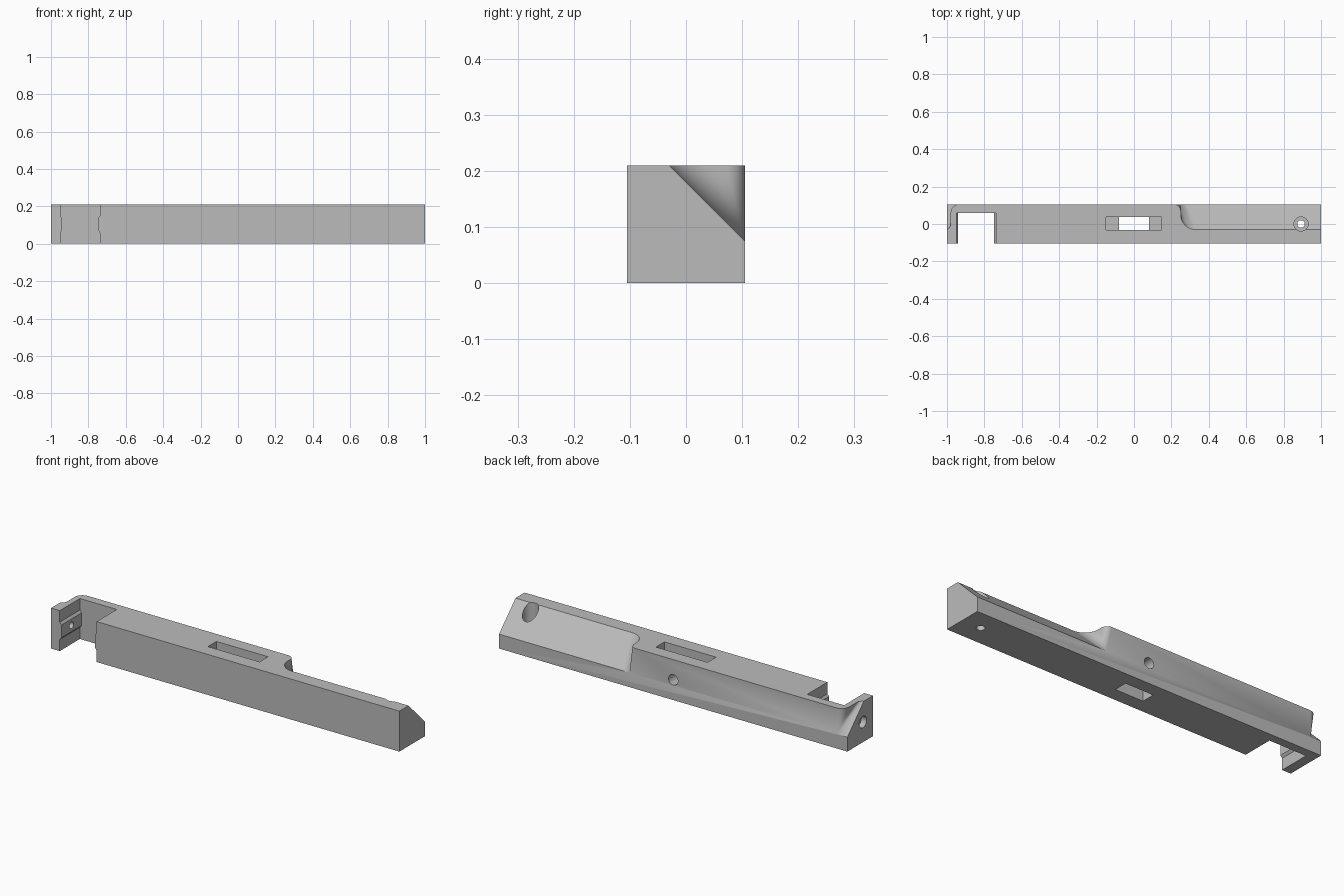
import bpy, bmesh, math
from mathutils import Vector

cube = bpy.data.objects.get("Cube")
if cube:
    bpy.data.objects.remove(cube, do_unlink=True)

HALF, TOP = 0.105, 0.21          # half depth and height of the bar
BEVEL_Y, BEVEL_Z = -0.03, 0.075  # where the sloped flat meets top and back

metal = bpy.data.materials.new("plain_grey")
metal.use_nodes = True
grey = (0.5, 0.5, 0.5, 1)
metal.diffuse_color = grey
metal.node_tree.nodes["Principled BSDF"].inputs["Base Color"].default_value = grey


def finish(name, bm):
    bmesh.ops.recalc_face_normals(bm, faces=bm.faces)
    mesh = bpy.data.meshes.new(name)
    bm.to_mesh(mesh)
    bm.free()
    obj = bpy.data.objects.new(name, mesh)
    bpy.context.collection.objects.link(obj)
    mesh.materials.append(metal)
    return obj


def box(name, lo, hi):
    bm = bmesh.new()
    bmesh.ops.create_cube(bm, size=1)
    for v in bm.verts:
        v.co = [lo[i] + (hi[i] - lo[i]) * (v.co[i] + 0.5) for i in range(3)]
    return finish(name, bm)


def drill(name, start, end, radius):
    start, end = Vector(start), Vector(end)
    bm = bmesh.new()
    bmesh.ops.create_cone(bm, cap_ends=True, segments=40, radius1=radius,
                          radius2=radius, depth=(end - start).length)
    turn = (end - start).to_track_quat('Z', 'Y').to_matrix()
    bmesh.ops.rotate(bm, matrix=turn, verts=bm.verts)
    bmesh.ops.translate(bm, vec=(start + end) / 2, verts=bm.verts)
    return finish(name, bm)


def prism(name, profile, y0, y1):
    bm = bmesh.new()
    face = bm.faces.new([bm.verts.new((x, y0, z)) for x, z in profile])
    new = bmesh.ops.extrude_face_region(bm, geom=[face])["geom"]
    moved = [g for g in new if isinstance(g, bmesh.types.BMVert)]
    bmesh.ops.translate(bm, vec=(0, y1 - y0, 0), verts=moved)
    return finish(name, bm)


def sloped_cut(name, apex_x, x0, r1, r2, side):
    """Sloped flat whose end wall fans from one point up to an S curve."""
    apex = Vector((apex_x, HALF, BEVEL_Z))
    steps = 14
    curve = []
    for i in range(steps + 1):
        a = math.pi / 2 * (1 - i / steps)
        curve.append((x0 + side * r1 * math.cos(a), HALF - r1 + r1 * math.sin(a)))
    for i in range(steps + 1):
        a = math.pi / 2 * i / steps
        curve.append((x0 + side * (r1 + r2 - r2 * math.cos(a)),
                      BEVEL_Y + r2 - r2 * math.sin(a)))
    # run the fan past the top so the cut is clean
    pts = [apex + (Vector((x, y, TOP)) - apex) * 1.15 for x, y in curve]
    bm = bmesh.new()
    out, far = 0.1, 1.2 * side
    a = bm.verts.new(apex)
    a2 = bm.verts.new(apex + Vector((0, out, -out)))
    p = [bm.verts.new(c) for c in pts]
    p2 = bm.verts.new(pts[0] + Vector((0, out, 0)))
    e = bm.verts.new((far, pts[-1].y, pts[-1].z))
    e2 = bm.verts.new((far, HALF + out, BEVEL_Z - out))
    e3 = bm.verts.new((far, HALF + out, pts[0].z))
    for v, w in zip(p, p[1:]):
        bm.faces.new((a, v, w))
    for loop in ((a, p[-1], e, e2, a2), (a2, a, p[0], p2), (e, e2, e3),
                 (a2, e2, e3, p2), (*p, e, e3, p2)):
        bm.faces.new(loop)
    bmesh.ops.triangulate(bm, faces=bm.faces)
    return finish(name, bm)


# main bar
bar = box("bar_body", (-1, -HALF, 0), (1, HALF, TOP))

# open notch near one end, with a raised band on each facing wall
L, R, STEP = -0.95, -0.738, 0.01
band = [(-0.1, 0), (0.06, 0), (0.072, STEP), (0.138, STEP), (0.15, 0), (0.3, 0)]
notch = [(L + d, z) for z, d in band] + [(R - d, z) for z, d in reversed(band)]

cutters = [
    prism("notch_cutter", notch, -0.2, 0.06),
    # sloped flats on the upper back edge
    sloped_cut("long_slope_cutter", 0.25, 0.215, 0.035, 0.08, 1),
    sloped_cut("end_slope_cutter", -0.94, -0.935, 0.045, 0.03, -1),
    # stepped slot in the top, open underneath in the middle
    box("slot_cutter", (-0.15, -0.033, 0.1), (0.147, 0.037, 0.3)),
    box("slot_through_cutter", (-0.08, -0.033, -0.1), (0.08, 0.037, 0.2)),
    # pivot hole from the back into the slot
    drill("pivot_cutter", (0, 0, 0.105), (0, 0.2, 0.105), 0.027),
    # counterbored upright hole in the long slope
    drill("bore_cutter", (0.893, 0, 0.07), (0.893, 0, 0.3), 0.038),
    drill("screw_cutter", (0.893, 0, -0.1), (0.893, 0, 0.2), 0.02),
    # counterbored hole through the end arm
    drill("arm_bore_cutter", (-1.1, -0.022, 0.105), (-0.97, -0.022, 0.105), 0.03),
    drill("arm_hole_cutter", (-1.1, -0.022, 0.105), (-0.85, -0.022, 0.105), 0.017),
]

bpy.ops.object.select_all(action='DESELECT')
bpy.context.view_layer.objects.active = bar
bar.select_set(True)
for cutter in cutters:
    cutter.hide_render = True
    mod = bar.modifiers.new(cutter.name, 'BOOLEAN')
    mod.operation, mod.solver, mod.object = 'DIFFERENCE', 'EXACT', cutter
    bpy.ops.object.modifier_apply(modifier=mod.name)
    bpy.data.objects.remove(cutter, do_unlink=True)

bpy.ops.object.shade_smooth_by_angle(angle=math.radians(25))
